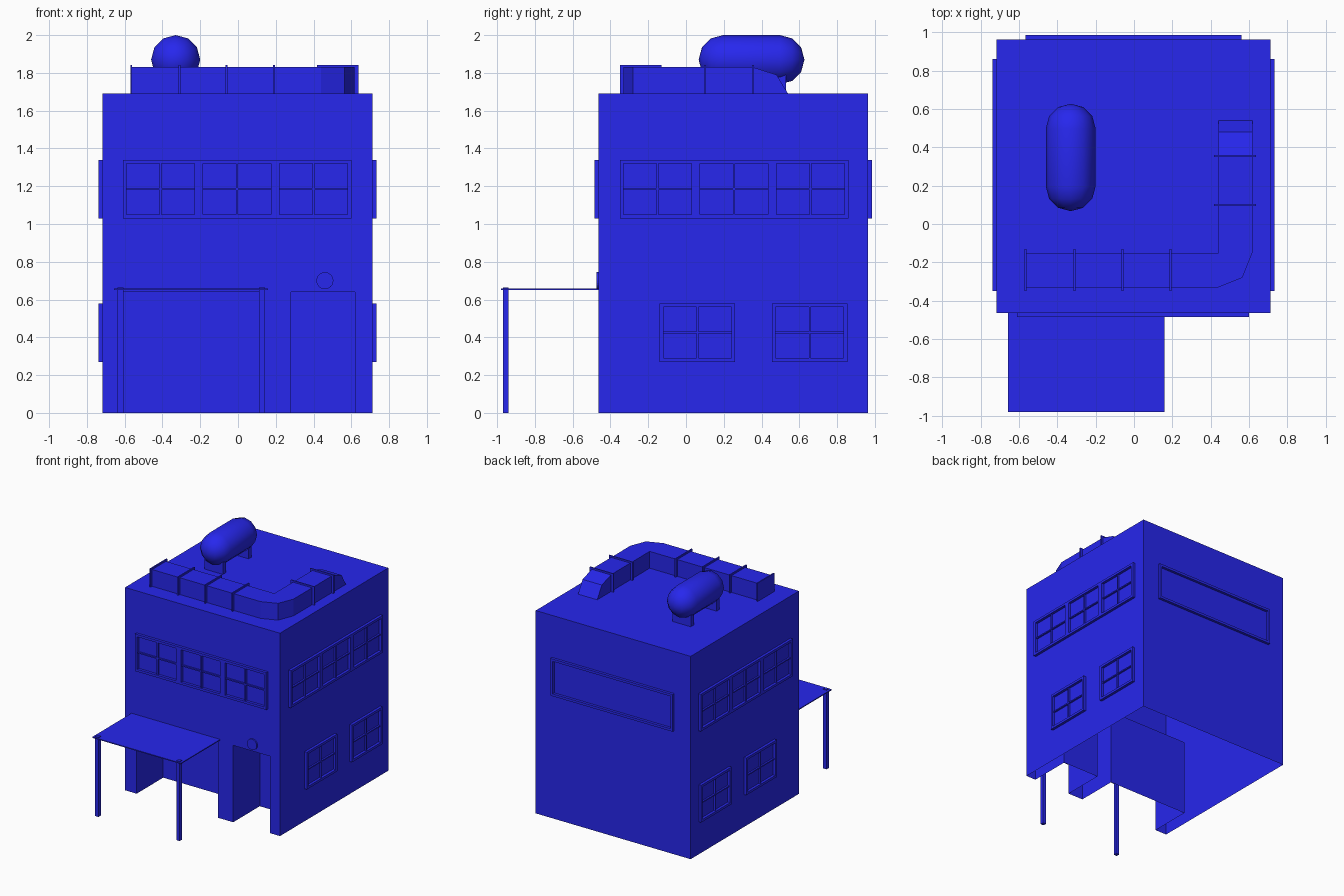
import bpy, bmesh, math
from mathutils import Matrix, Vector

if "Cube" in bpy.data.objects:
    bpy.data.objects.remove(bpy.data.objects["Cube"])

BLUE = bpy.data.materials.new("blue")
BLUE.diffuse_color = (0.02, 0.02, 0.85, 1)
BLUE.use_nodes = True
BLUE.node_tree.nodes["Principled BSDF"].inputs["Base Color"].default_value = BLUE.diffuse_color

X0, X1, Y0, Y1, ROOF = -0.717, 0.711, -0.463, 0.963, 1.69


def finish(name, bm, matrix=Matrix()):
    mesh = bpy.data.meshes.new(name)
    bm.to_mesh(mesh)
    bm.free()
    mesh.materials.append(BLUE)
    ob = bpy.data.objects.new(name, mesh)
    ob.matrix_world = matrix
    bpy.context.collection.objects.link(ob)
    return ob


def add_box(bm, x0, x1, y0, y1, z0, z1):
    m = Matrix.Translation(((x0 + x1) / 2, (y0 + y1) / 2, (z0 + z1) / 2)) @ \
        Matrix.Diagonal((x1 - x0, y1 - y0, z1 - z0, 1))
    bmesh.ops.create_cube(bm, size=1, matrix=m)


def box(name, *dims):
    bm = bmesh.new()
    add_box(bm, *dims)
    return finish(name, bm)


def prism(name, base, offset):
    bm = bmesh.new()
    face = bm.faces.new([bm.verts.new(p) for p in base])
    ext = bmesh.ops.extrude_face_region(bm, geom=[face], use_keep_orig=True)
    verts = [g for g in ext["geom"] if isinstance(g, bmesh.types.BMVert)]
    bmesh.ops.translate(bm, verts=verts, vec=offset)
    bmesh.ops.recalc_face_normals(bm, faces=bm.faces)
    return finish(name, bm)


# Building shell: open underneath, with garage and door recesses in the front
bm = bmesh.new()


def quad(*pts):
    bm.faces.new([bm.verts.new(p) for p in pts])


OPEN_Z, BACK = 0.64, Y0 + 0.35
openings = [(-0.61, 0.14), (0.28, 0.62)]
quad((X0, Y0, ROOF), (X1, Y0, ROOF), (X1, Y1, ROOF), (X0, Y1, ROOF))
quad((X1, Y0, 0), (X1, Y1, 0), (X1, Y1, ROOF), (X1, Y0, ROOF))
quad((X0, Y1, 0), (X0, Y0, 0), (X0, Y0, ROOF), (X0, Y1, ROOF))
quad((X1, Y1, 0), (X0, Y1, 0), (X0, Y1, ROOF), (X1, Y1, ROOF))
quad((X0, Y0, OPEN_Z), (X1, Y0, OPEN_Z), (X1, Y0, ROOF), (X0, Y0, ROOF))
for a, b in [(X0, -0.61), (0.14, 0.28), (0.62, X1)]:
    quad((a, Y0, 0), (b, Y0, 0), (b, Y0, OPEN_Z), (a, Y0, OPEN_Z))
for a, b in openings:
    quad((a, BACK, 0), (b, BACK, 0), (b, BACK, OPEN_Z), (a, BACK, OPEN_Z))
    quad((a, Y0, 0), (a, BACK, 0), (a, BACK, OPEN_Z), (a, Y0, OPEN_Z))
    quad((b, BACK, 0), (b, Y0, 0), (b, Y0, OPEN_Z), (b, BACK, OPEN_Z))
    quad((a, BACK, OPEN_Z), (b, BACK, OPEN_Z), (b, Y0, OPEN_Z), (a, Y0, OPEN_Z))
bmesh.ops.remove_doubles(bm, verts=bm.verts, dist=1e-4)
finish("building_shell", bm)


# Windows: frame, mullions between units and thin cross bars, facing local -y
def window(name, loc, turn, width, units=1, bars=True):
    bm = bmesh.new()
    h, b, d, t = 0.31, 0.02, 0.022, 0.005
    w = width / 2
    add_box(bm, -w, w, -d, 0, 0, b)
    add_box(bm, -w, w, -d, 0, h - b, h)
    add_box(bm, -w, -w + b, -d, 0, b, h - b)
    add_box(bm, w - b, w, -d, 0, b, h - b)
    gap = 0.045
    pane = (width - 2 * b - gap * (units - 1)) / units
    for i in range(units):
        u = -w + b + i * (pane + gap)
        if i:
            add_box(bm, u - gap, u, -d, 0, b, h - b)
        if bars:
            mid = u + pane / 2
            add_box(bm, mid - t, mid + t, -0.015, 0, b, h - b)
            add_box(bm, u, u + pane, -0.014, 0, h / 2 - t, h / 2 + t)
    finish(name, bm, Matrix.Translation(loc) @ Matrix.Rotation(math.radians(turn), 4, 'Z'))


window("front_window", (-0.005, Y0, 1.03), 0, 1.21, 3)
window("back_panel_frame", (-0.003, Y1, 1.03), 180, 1.125, bars=False)
for side, x, turn in [("right", X1, 90), ("left", X0, -90)]:
    window(side + "_upper_window", (x, 0.255, 1.03), turn, 1.21, 3)
    for i, y in enumerate((0.06, 0.655)):
        window(f"{side}_lower_window_{i + 1}", (x, y, 0.27), turn, 0.40)

# Canopy and posts
box("canopy", -0.657, 0.16, -0.98, Y0, 0.65, 0.658)
for i, x in enumerate((-0.622, 0.127)):
    box(f"canopy_post_{i + 1}", x - 0.015, x + 0.015, -0.97, -0.94, 0, 0.664)

# Round lamp over the door
bm = bmesh.new()
bmesh.ops.create_cone(bm, cap_ends=True, segments=24, radius1=0.045, radius2=0.045, depth=0.012)
finish("door_lamp", bm, Matrix.Translation((0.46, Y0 - 0.006, 0.70)) @ Matrix.Rotation(math.pi / 2, 4, 'X'))

# Roof duct: L-shaped run with chamfered corner, then an elbow down into the roof
DUCT = 0.14
run = [(-0.565, -0.33), (0.44, -0.33), (0.565, -0.28), (0.617, -0.15),
       (0.617, 0.355), (0.44, 0.355), (0.44, -0.15), (-0.565, -0.15)]
prism("roof_duct", [(x, y, ROOF) for x, y in run], (0, 0, DUCT))
elbow = [(0.355, 0), (0.355, DUCT), (0.48, 0.1), (0.54, 0)]
prism("duct_elbow", [(0.44, y, ROOF + z) for y, z in elbow], (0.177, 0, 0))
for i, x in enumerate((-0.565, -0.31, -0.06, 0.19)):
    box(f"duct_flange_{i + 1}", x - 0.005, x + 0.005, -0.35, -0.13, ROOF, 1.843)
for i, y in enumerate((0.10, 0.355)):
    box(f"duct_flange_{i + 5}", 0.418, 0.637, y - 0.005, y + 0.005, ROOF, 1.843)

# Capsule tank: a low-poly sphere stretched along y, on two saddles
bm = bmesh.new()
bmesh.ops.create_uvsphere(bm, u_segments=12, v_segments=6, radius=0.13)
middle = [e for e in bm.edges if all(abs(v.co.z) < 1e-4 for v in e.verts)]
bmesh.ops.split_edges(bm, edges=middle)
for f in bm.faces:
    f.smooth = True
    f.tag = f.calc_center_median().z > 0
for v in bm.verts:
    v.co.z += 0.15 if v.link_faces[0].tag else -0.15
bmesh.ops.bridge_loops(bm, edges=[e for e in bm.edges if e.is_boundary])
for f in bm.faces:
    f.smooth = True
bmesh.ops.recalc_face_normals(bm, faces=bm.faces)
finish("tank", bm, Matrix.Translation((-0.33, 0.347, 1.87)) @ Matrix.Rotation(math.pi / 2, 4, 'X'))
for i, y in enumerate((0.17, 0.51)):
    box(f"tank_saddle_{i + 1}", -0.415, -0.245, y - 0.02, y + 0.02, ROOF, 1.79)
